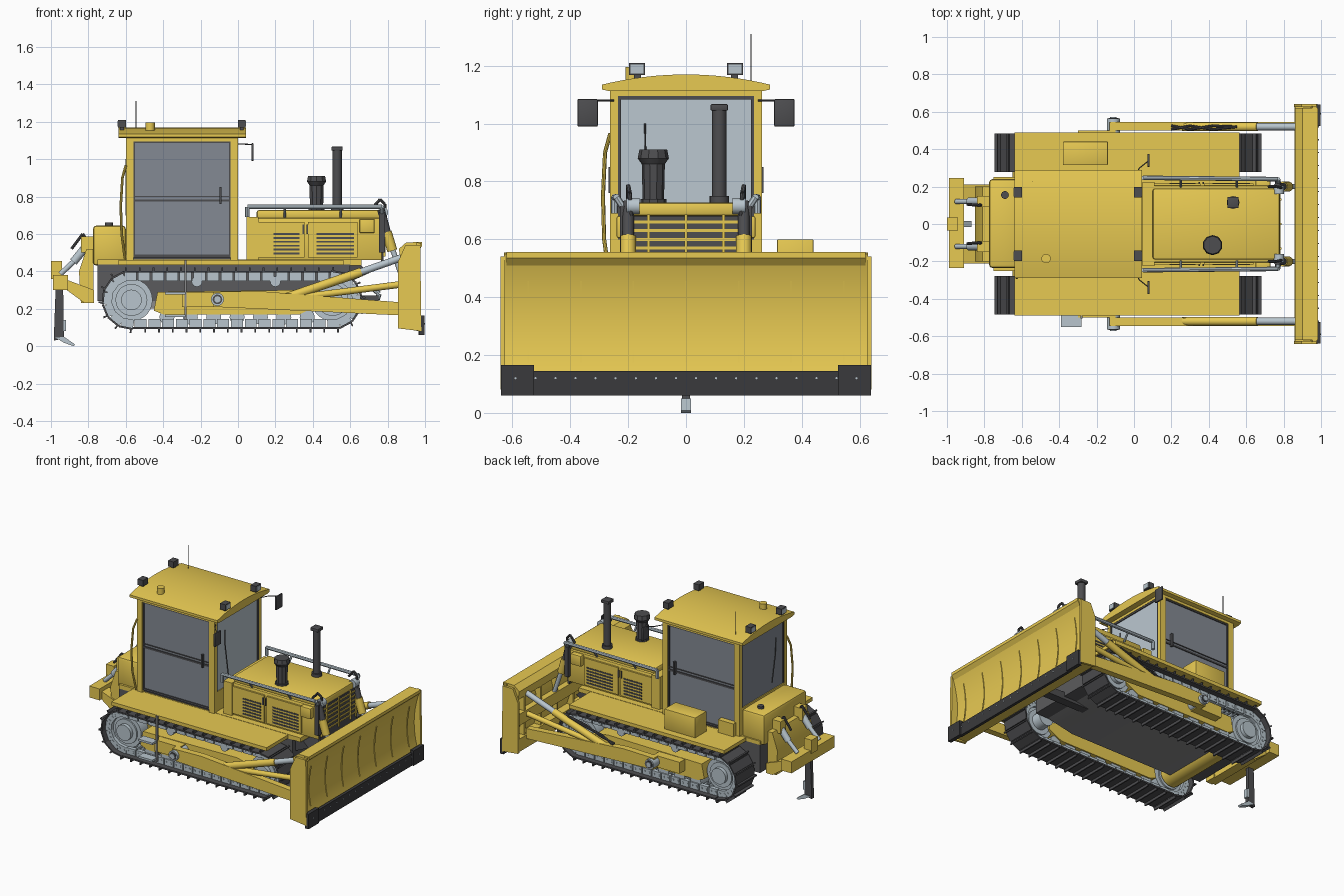
import bpy, bmesh, math
from mathutils import Vector, Matrix


def mat(name, c):
    m = bpy.data.materials.new(name)
    m.diffuse_color = (*c, 1)
    return m


YEL = mat("machine yellow", (0.80, 0.585, 0.085))
DARK = mat("dark grey", (0.075, 0.075, 0.08))
CHAS = mat("chassis grey", (0.105, 0.105, 0.11))
BELLY = mat("belly grey", (0.26, 0.26, 0.265))
BLACK = mat("edge black", (0.042, 0.042, 0.045))
STEEL = mat("pale steel", (0.48, 0.56, 0.61))
GLASS = mat("tinted glass", (0.23, 0.255, 0.295))
FGLASS = mat("front glass", (0.50, 0.575, 0.63))


def finish(name, bm, m):
    bmesh.ops.recalc_face_normals(bm, faces=bm.faces[:])
    me = bpy.data.meshes.new(name)
    bm.to_mesh(me)
    bm.free()
    me.materials.append(m)
    me.shade_smooth()
    me.set_sharp_from_angle(angle=math.radians(32))
    ob = bpy.data.objects.new(name, me)
    bpy.context.collection.objects.link(ob)
    return ob


def add_box(bm, lo, hi, M=Matrix()):
    lo, hi = Vector(lo), Vector(hi)
    T = Matrix.Translation((lo + hi) / 2) @ Matrix.Diagonal((*(hi - lo), 1))
    bmesh.ops.create_cube(bm, size=1, matrix=M @ T)


def add_cyl(bm, a, b, r, r2=None, seg=16):
    a, b = Vector(a), Vector(b)
    d = b - a
    M = Matrix.Translation((a + b) / 2) @ d.to_track_quat('Z', 'Y').to_matrix().to_4x4()
    bmesh.ops.create_cone(bm, cap_ends=True, segments=seg, radius1=r,
                          radius2=r if r2 is None else r2, depth=d.length, matrix=M)


def box(name, x0, x1, y0, y1, z0, z1, m=YEL, bevel=0):
    bm = bmesh.new()
    add_box(bm, (x0, min(y0, y1), z0), (x1, max(y0, y1), z1))
    if bevel:
        bmesh.ops.bevel(bm, geom=bm.edges[:], offset=bevel, segments=2, affect='EDGES', profile=0.5)
    return finish(name, bm, m)


def cyl(name, a, b, r, m=STEEL, r2=None, seg=16):
    bm = bmesh.new()
    add_cyl(bm, a, b, r, r2, seg)
    return finish(name, bm, m)


def prism(name, pts, y0, y1, m=YEL, axis='Y'):
    """Extrude an outline along y (points x,z) or along x (points y,z)."""
    bm = bmesh.new()
    vs = [bm.verts.new((p[0], y0, p[1]) if axis == 'Y' else (y0, p[0], p[1])) for p in pts]
    f = bm.faces.new(vs)
    ext = bmesh.ops.extrude_face_region(bm, geom=[f])['geom']
    d = (0, y1 - y0, 0) if axis == 'Y' else (y1 - y0, 0, 0)
    bmesh.ops.translate(bm, vec=d, verts=[v for v in ext if isinstance(v, bmesh.types.BMVert)])
    return finish(name, bm, m)


def tube(name, pts, r, m):
    bm = bmesh.new()
    for a, b in zip(pts, pts[1:]):
        add_cyl(bm, a, b, r, seg=8)
    return finish(name, bm, m)


# Track loop path: returns x, z and tangent angle at distance t
XR, XF, ZC = -0.57, 0.505, 0.247


def loop_at(t, r):
    L, A = XF - XR, math.pi * r
    t %= 2 * (L + A)
    if t < L:
        return XF - t, ZC - r, math.pi
    if t < L + A:
        a = -math.pi / 2 - (t - L) / r
        return XR + r * math.cos(a), ZC + r * math.sin(a), a - math.pi / 2
    if t < 2 * L + A:
        return XR + t - L - A, ZC + r, 0
    a = math.pi / 2 - (t - 2 * L - A) / r
    return XF + r * math.cos(a), ZC + r * math.sin(a), a - math.pi / 2


for s in (-1, 1):
    # Track shoes with grousers, chain links and pins
    shoes, links, pins = bmesh.new(), bmesh.new(), bmesh.new()
    N, R = 42, 0.15
    P = 2 * (XF - XR + math.pi * R) / N
    for i in range(N):
        x, z, a = loop_at(i * P, R)
        M = Matrix.Translation((x, s * 0.38, z)) @ Matrix.Rotation(-a, 4, 'Y')
        add_box(shoes, (-0.037, -0.103, -0.004), (0.037, 0.103, 0.006), M)
        add_box(shoes, (-0.034, -0.103, 0.004), (-0.025, 0.103, 0.024), M)
        for q in (-0.05, 0.05):
            add_box(links, (-0.037, q - 0.014, -0.048), (0.027, q + 0.014, -0.004), M)
        for q in (-0.02, 0.015):
            c = M @ Vector((q, 0, -0.027))
            add_cyl(pins, c - Vector((0, 0.067, 0)), c + Vector((0, 0.067, 0)), 0.007, seg=8)
    finish("track_shoes", shoes, DARK)
    finish("track_chain", links, STEEL)
    finish("track_pins", pins, STEEL)
    # Sprocket, idler, rollers
    for n, x in (("sprocket", XR), ("idler", XF)):
        cyl(n, (x, s * 0.34, ZC), (x, s * 0.42, ZC), 0.113, STEEL, seg=28)
        cyl(n + "_rim", (x, s * 0.33, ZC), (x, s * 0.43, ZC), 0.085, STEEL, seg=28)
        cyl(n + "_hub", (x, s * 0.26, ZC), (x, s * 0.455, ZC), 0.055, STEEL, seg=24)
    for i in range(7):
        x = -0.38 + i * 0.125
        cyl("track_roller", (x, s * 0.33, 0.155), (x, s * 0.435, 0.155), 0.04)
    for x in (-0.22, 0.2):
        cyl("carrier_roller", (x, s * 0.27, 0.345), (x, s * 0.44, 0.345), 0.028)
    prism("track_frame", [(-0.45, 0.19), (-0.43, 0.29), (0.3, 0.3), (0.43, 0.27), (0.43, 0.22), (0.33, 0.17), (-0.4, 0.17)],
          s * 0.32, s * 0.44)
    # Fender
    box("fender", -0.64, 0.565, s * 0.25, s * 0.49, 0.435, 0.46)
    # Push arm, pivot, brace with steel rod
    prism("push_arm", [(-0.13, 0.21), (-0.13, 0.29), (0.1, 0.295), (0.86, 0.235), (0.86, 0.165), (0.1, 0.2)],
          s * 0.5, s * 0.545)
    box("arm_bracket", -0.3, -0.1, s * 0.44, s * 0.5, 0.21, 0.29)
    cyl("arm_pivot", (-0.11, s * 0.43, 0.25), (-0.11, s * 0.565, 0.25), 0.035)
    cyl("arm_pivot_ring", (-0.11, s * 0.56, 0.25), (-0.11, s * 0.568, 0.25), 0.026, DARK)
    cyl("arm_pivot_cap", (-0.11, s * 0.56, 0.25), (-0.11, s * 0.572, 0.25), 0.017)
    cyl("brace_tube", (0.26, s * 0.52, 0.26), (0.66, s * 0.52, 0.397), 0.024, YEL)
    cyl("brace_rod", (0.64, s * 0.52, 0.39), (0.88, s * 0.52, 0.475), 0.019)
    cyl("side_brace", (0.32, s * 0.522, 0.26), (0.87, s * 0.522, 0.33), 0.018, YEL)
    # Lift cylinder
    cyl("lift_cylinder_top", (0.765, s * 0.2, 0.73), (0.8, s * 0.2, 0.6), 0.02, DARK)
    cyl("lift_cylinder", (0.795, s * 0.2, 0.61), (0.825, s * 0.2, 0.51), 0.027, YEL)
    cyl("lift_rod", (0.815, s * 0.2, 0.55), (0.88, s * 0.2, 0.36), 0.014)
    cyl("lift_trunnion", (0.775, s * 0.16, 0.715), (0.775, s * 0.205, 0.715), 0.028)
    box("lift_bracket", 0.755, 0.785, s * 0.197, s * 0.228, 0.5, 0.715, DARK)
    tube("lift_hose", [(0.72, s * 0.2, 0.74), (0.76, s * 0.2, 0.785), (0.785, s * 0.195, 0.76), (0.79, s * 0.19, 0.68)], 0.008, DARK)
    # Handrail on hood
    tube("handrail", [(0.05, s * 0.247, 0.69), (0.05, s * 0.247, 0.745), (0.77, s * 0.24, 0.745), (0.77, s * 0.21, 0.7)], 0.012, STEEL)
    for x in (0.25, 0.55):
        tube("handrail_post", [(x, s * 0.24, 0.745), (x, s * 0.2, 0.69)], 0.007, STEEL)
    # Hood side doors with louvres
    for x0, x1 in ((0.06, 0.355), (0.375, 0.64)):
        box("hood_door", x0, x1, s * 0.2, s * 0.217, 0.475, 0.665)
    for x0, x1 in ((0.19, 0.33), (0.42, 0.62)):
        for i in range(6):
            z = 0.49 + i * 0.021
            box("louvre", x0, x1, s * 0.214, s * 0.22, z, z + 0.01, DARK)
    for x in (0.345, 0.365):
        box("door_latch", x, x + 0.008, s * 0.214, s * 0.224, 0.6, 0.65, DARK)
    box("headlight_box", 0.65, 0.73, s * 0.19, s * 0.24, 0.605, 0.68, YEL, 0.006)
    # Mirrors and roof lights
    tube("mirror_arm", [(0.0, s * 0.25, 1.08), (0.03, s * 0.3, 1.08), (0.08, s * 0.34, 1.078)], 0.003, DARK)
    box("mirror", 0.072, 0.084, s * 0.305, s * 0.375, 0.99, 1.085, DARK, 0.004)
    for x, d in ((-0.62, -1), (0.02, 1)):
        box("roof_light", x - 0.021, x + 0.021, s * 0.142, s * 0.197, 1.168, 1.21, DARK)
        box("roof_light_foot", x - 0.01, x + 0.01, s * 0.155, s * 0.18, 1.145, 1.17, DARK)
        box("roof_light_lens", x + d * 0.022 - 0.002, x + d * 0.022 + 0.002, s * 0.147, s * 0.192, 1.173, 1.205, STEEL)
    # Side cab window with frame, middle rail and handle
    box("side_window", -0.555, -0.045, s * 0.235, s * 0.25, 0.485, 1.09, GLASS)
    for a, b, c, d in ((-0.565, -0.551, 0.475, 1.1), (-0.049, -0.035, 0.475, 1.1), (-0.565, -0.035, 0.475, 0.489),
                       (-0.565, -0.035, 1.086, 1.1), (-0.555, -0.045, 0.772, 0.785), (-0.555, -0.045, 0.797, 0.803)):
        box("window_frame", a, b, s * 0.235, s * 0.256, c, d, DARK)
    box("door_handle", -0.1, -0.087, s * 0.25, s * 0.268, 0.76, 0.85, DARK)
    # Cab posts and headers
    for x0, x1 in ((-0.6, -0.56), (-0.04, 0.0)):
        box("cab_post", x0, x1, s * 0.235, s * 0.262, 0.45, 1.12)
    box("cab_side_header", -0.6, 0, s * 0.23, s * 0.262, 1.095, 1.12)
    # Ripper cylinders and links
    cyl("ripper_cylinder", (-0.79, s * 0.12, 0.56), (-0.88, s * 0.12, 0.45), 0.022, STEEL)
    cyl("ripper_rod", (-0.87, s * 0.12, 0.46), (-0.95, s * 0.12, 0.385), 0.014, STEEL)
    tube("ripper_hose", [(-0.78, s * 0.105, 0.52), (-0.83, s * 0.1, 0.6), (-0.89, s * 0.105, 0.52)], 0.008, DARK)
    box("ripper_lug", -0.84, -0.77, s * 0.09, s * 0.15, 0.5, 0.585)
    prism("ripper_arm", [(-0.93, 0.36), (-0.93, 0.31), (-0.82, 0.23), (-0.77, 0.23), (-0.77, 0.3)], s * 0.13, s * 0.21)
    # Blade end plate and corner bit
    prism("blade_end", [(0.855, 0.095), (0.855, 0.45), (0.895, 0.54), (0.975, 0.54), (0.98, 0.08)], s * 0.625, s * 0.642)
    box("corner_bit", 0.97, 0.996, s * 0.525, s * 0.64, 0.06, 0.165, BLACK)

# Chassis and belly
box("chassis", -0.75, 0.6, -0.25, 0.25, 0.24, 0.436, CHAS)
prism("belly_plate", [(0.5, 0.24), (0.3, 0.2), (-0.6, 0.2), (-0.65, 0.25)], -0.25, 0.25, BELLY)
prism("belly_nose", [(0.3, 0.21), (0.2, 0.3), (0.5, 0.43), (0.66, 0.43), (0.7, 0.39)], -0.22, 0.22, DARK)
cyl("rear_axle", (XR, -0.32, 0.25), (XR, 0.32, 0.25), 0.08, YEL, seg=24)
box("front_beam", 0.35, 0.75, -0.03, 0.03, 0.22, 0.27, DARK)
tube("tow_hook", [(0.7, 0, 0.25), (0.745, 0, 0.25), (0.755, 0, 0.28), (0.73, 0, 0.3)], 0.013, STEEL)
# Hydraulic hoses along one brace
for k in (0, 0.02):
    tube("brace_hose", [(0.2, 0.505 + k, 0.29), (0.3, 0.525 - k, 0.325), (0.42, 0.505 + k, 0.36), (0.55, 0.52, 0.395)], 0.007, DARK)

# Hood, radiator and grille
box("deck", -0.75, 0.66, -0.25, 0.25, 0.432, 0.462)
box("hood_body", 0.045, 0.77, -0.205, 0.205, 0.46, 0.685, YEL, 0.006)
box("hood_top", 0.1, 0.78, -0.19, 0.19, 0.68, 0.728, YEL, 0.012)
box("cowl", 0.045, 0.11, -0.225, 0.225, 0.46, 0.69)
box("radiator", 0.765, 0.778, -0.2, 0.2, 0.44, 0.68, DARK)
for i in range(6):
    z = 0.505 + i * 0.03
    box("grille_slat", 0.775, 0.783, -0.19, 0.19, z, z + 0.01)
for y in (-0.19, -0.13, 0, 0.13, 0.19):
    box("grille_post", 0.775, 0.788, y - 0.005, y + 0.005, 0.48, 0.685)

# Exhaust and air cleaner
cyl("exhaust_base", (0.53, 0.115, 0.72), (0.53, 0.115, 0.75), 0.034, DARK)
cyl("exhaust_pipe", (0.53, 0.115, 0.74), (0.53, 0.115, 1.05), 0.025, DARK)
box("exhaust_tip", 0.5, 0.56, 0.085, 0.145, 1.045, 1.067, DARK, 0.004)
for n, z0, z1, r, r2 in (("base", 0.72, 0.74, 0.045, 0.045), ("body", 0.74, 0.86, 0.037, 0.04),
                         ("flare", 0.86, 0.88, 0.04, 0.054), ("cap", 0.88, 0.91, 0.054, 0.048)):
    cyl("air_cleaner_" + n, (0.42, -0.113, z0), (0.42, -0.113, z1), r, DARK, r2, 10)

# Cab front and rear
box("front_window", -0.025, -0.008, -0.235, 0.235, 0.56, 1.09, FGLASS)
box("cab_front_panel", -0.03, -0.004, -0.24, 0.24, 0.45, 0.6)
box("rear_window", -0.594, -0.58, -0.235, 0.235, 0.62, 1.09, GLASS)
for x0, x1, z in ((-0.025, -0.002, 0.6), (-0.598, -0.58, 0.65)):
    for y in (-0.231, 0.231):
        box("window_rim", x0, x1, y - 0.007, y + 0.007, z, 1.1, DARK)
    box("window_rim_top", x0, x1, -0.23, 0.23, 1.083, 1.097, DARK)
    box("cab_header", x0 - 0.002, x1 + 0.002, -0.25, 0.25, 1.095, 1.12)
    xw = x1 if x0 > -0.1 else x0
    tube("wiper", [(xw, -0.1, z + 0.05), (xw, -0.14, 0.9), (xw, -0.142, 1.0)], 0.003, DARK)
box("cab_rear_panel", -0.6, -0.57, -0.24, 0.24, 0.45, 0.65)
box("cab_floor", -0.58, -0.02, -0.245, 0.245, 0.45, 0.487, DARK)
# Arched roof
ys = [-0.29 + 0.58 * i / 16 for i in range(17)]
prism("roof", [(y, 1.17 - 0.035 * (y / 0.29) ** 2) for y in ys] + [(0.29, 1.118), (0.265, 1.112), (-0.265, 1.112), (-0.29, 1.118)],
      -0.64, 0.042, YEL, 'X')
cyl("beacon", (-0.47, -0.185, 1.14), (-0.47, -0.185, 1.195), 0.025, YEL)
tube("antenna", [(-0.545, 0.225, 1.13), (-0.545, 0.225, 1.31)], 0.002, DARK)
tube("rear_grab_rail", [(-0.6, -0.262, 0.965), (-0.618, -0.28, 0.9), (-0.627, -0.287, 0.75), (-0.622, -0.283, 0.6), (-0.605, -0.265, 0.47)], 0.007, YEL)

# Rear tank, toolbox, step
box("rear_tank", -0.775, -0.6, -0.235, 0.24, 0.43, 0.645, YEL, 0.018)
cyl("tank_cap", (-0.69, 0.155, 0.64), (-0.69, 0.155, 0.662), 0.021, DARK)
box("toolbox", -0.38, -0.14, 0.315, 0.44, 0.455, 0.6, YEL, 0.003)
box("cab_side_box", -0.57, -0.45, 0.25, 0.288, 0.455, 0.55)
for z in (0.155, 0.275):
    box("step_plate", -0.39, -0.28, -0.55, -0.49, z, z + 0.014, STEEL)
box("step_bar", -0.287, -0.275, -0.505, -0.49, 0.14, 0.46, BELLY)

# Ripper
prism("ripper_mount", [(-0.775, 0.23), (-0.84, 0.23), (-0.85, 0.4), (-0.81, 0.52), (-0.77, 0.52)], -0.2, 0.2)
box("ripper_beam", -0.99, -0.91, -0.235, 0.245, 0.3, 0.38)
box("shank_holder", -1.0, -0.94, -0.035, 0.035, 0.36, 0.455)
prism("ripper_shank", [(-0.985, 0.03), (-0.975, 0.31), (-0.935, 0.31), (-0.93, 0.04)], -0.013, 0.013, DARK)
prism("ripper_tip", [(-0.975, 0.045), (-0.93, 0.05), (-0.87, 0.008), (-0.88, 0.0), (-0.93, 0.018)], -0.017, 0.017, STEEL)
box("shank_guard", -0.934, -0.92, -0.015, 0.015, 0.08, 0.14, STEEL)

# Curved blade, ribs, stiffeners
front = [(0.93 + 0.048 * ((z - 0.31) / 0.24) ** 2, z) for z in [0.08 + 0.047 * i for i in range(11)]]
prism("blade", front + [(0.955, 0.555), (0.905, 0.4), (0.9, 0.25), (0.955, 0.08)], -0.63, 0.63)
prism("blade_top_beam", [(0.87, 0.46), (0.86, 0.52), (0.9, 0.555), (0.985, 0.556), (0.985, 0.535), (0.93, 0.47)], -0.62, 0.62)
box("blade_mid_beam", 0.862, 0.91, -0.63, 0.63, 0.28, 0.36)
box("blade_low_beam", 0.858, 0.925, -0.63, 0.63, 0.1, 0.19)
for y in (-0.545, -0.363, -0.182, 0, 0.182, 0.363, 0.545):
    prism("blade_seam", [(p[0] + 0.005, p[1]) for p in front[2:9]] + [(0.91, 0.45), (0.91, 0.18)], y - 0.003, y + 0.003)
    box("blade_back_rib", 0.87, 0.92, y - 0.008, y + 0.008, 0.12, 0.5)
box("cutting_edge", 0.965, 0.985, -0.54, 0.54, 0.06, 0.145, BLACK)
for i in range(18):
    y = -0.59 + i * 1.18 / 17
    cyl("edge_bolt", (0.98, y, 0.12), (0.988 if abs(y) < 0.525 else 0.999, y, 0.12), 0.004, STEEL, seg=6)
